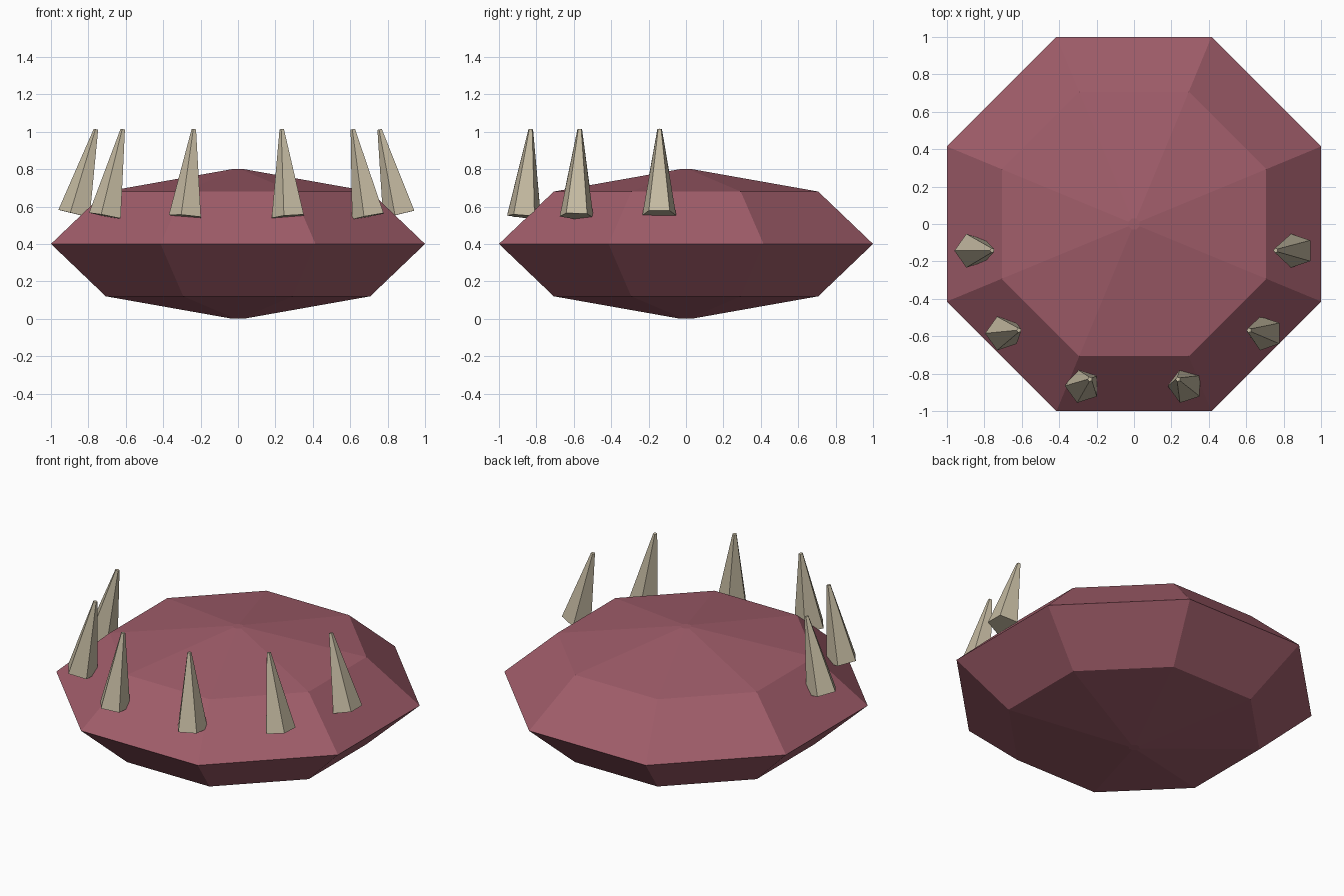
import bpy, bmesh, math
from mathutils import Vector, Matrix

if "Cube" in bpy.data.objects:
    bpy.data.objects.remove(bpy.data.objects["Cube"])


def material(name, colour):
    m = bpy.data.materials.new(name)
    m.diffuse_color = (*colour, 1)
    m.use_nodes = True
    m.node_tree.nodes["Principled BSDF"].inputs["Base Color"].default_value = m.diffuse_color
    return m


FLESH = material("dusky_rose", (0.352, 0.109, 0.144))
BONE = material("bone", (0.565, 0.5, 0.365))


def loft(name, rings, sides, turn, mat, matrix=Matrix()):
    """Closed, flat-shaded solid through (radius, height) rings."""
    bm = bmesh.new()
    loops = []
    for r, z in rings:
        angles = [turn + math.tau * i / sides for i in range(sides)]
        loops.append([bm.verts.new(matrix @ Vector((r * math.cos(a), r * math.sin(a), z)))
                      for a in angles])
    for lo, hi in zip(loops, loops[1:]):
        for i in range(sides):
            j = (i + 1) % sides
            bm.faces.new((lo[i], lo[j], hi[j], hi[i]))
    bm.faces.new(loops[0][::-1])
    bm.faces.new(loops[-1])
    me = bpy.data.meshes.new(name)
    bm.to_mesh(me)
    bm.free()
    me.materials.append(mat)
    ob = bpy.data.objects.new(name, me)
    bpy.context.collection.objects.link(ob)
    return ob


# Flattened octagonal body: poles, shoulders and wide rim
R = 1 / math.cos(math.pi / 8)
loft("body",
     [(0.03 * R, 0), (0.707 * R, 0.12), (R, 0.4), (0.707 * R, 0.68), (0.03 * R, 0.8)],
     8, math.pi / 8, FLESH)

# Five-sided teeth around the front, leaning inward: (base, tip)
TEETH = {
    "front_tooth": ((0.275, -0.866, 0.547), (0.235, -0.83, 1.013)),
    "corner_tooth": ((0.703, -0.585, 0.549), (0.615, -0.568, 1.013)),
    "side_tooth": ((0.868, -0.143, 0.56), (0.758, -0.141, 1.013)),
}
for name, (base, tip) in TEETH.items():
    for side, label in ((-1, "left"), (1, "right")):
        b = Vector((side * base[0], base[1], base[2]))
        axis = Vector((side * tip[0], tip[1], tip[2])) - b
        tilt = Vector((0, 0, 1)).rotation_difference(axis).to_matrix().to_4x4()
        loft(f"{name}_{label}", [(0.095, 0), (0.013, axis.length)], 5, math.pi,
             BONE, Matrix.Translation(b) @ tilt)
